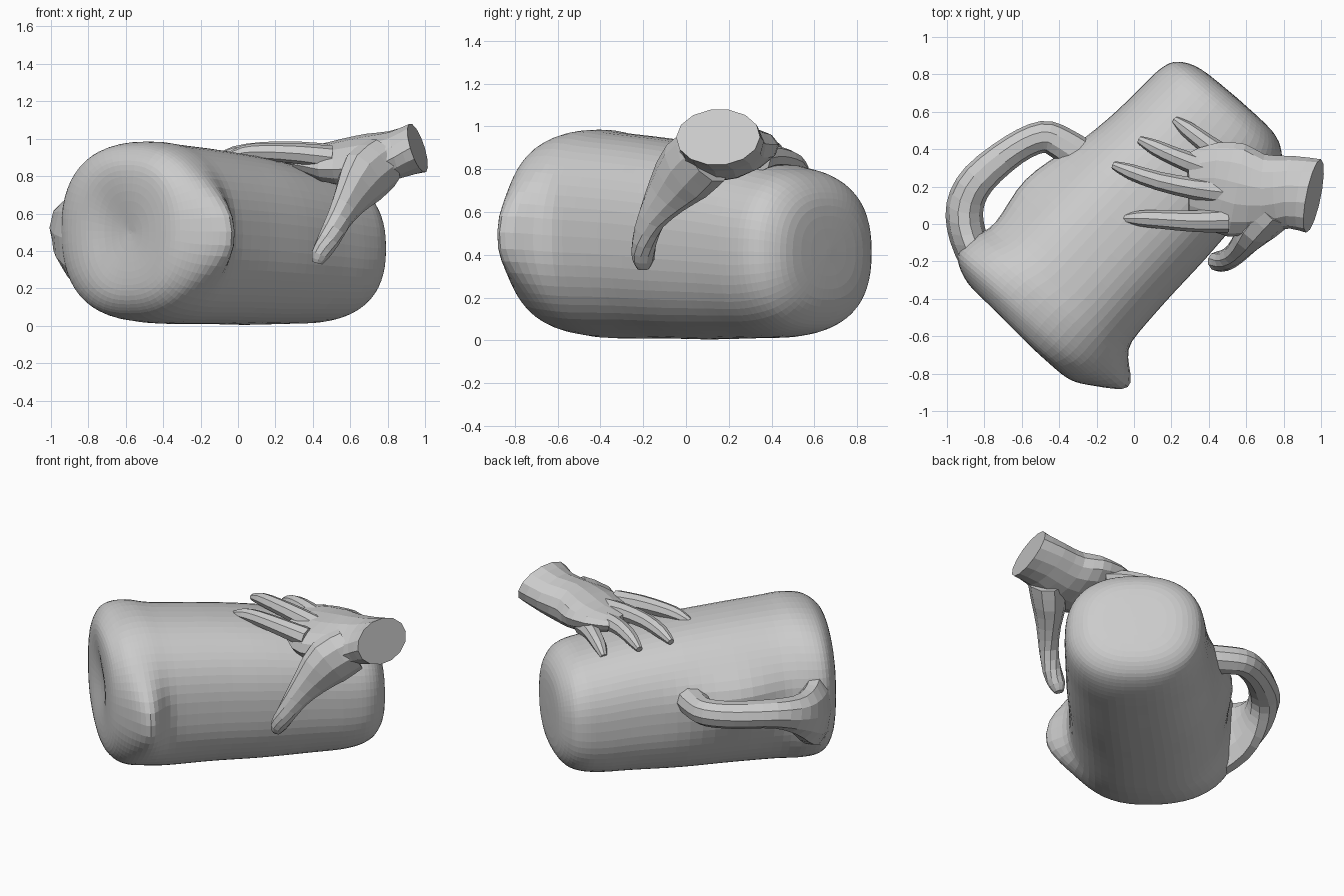
import bpy, bmesh, math
from mathutils import Vector

if "Cube" in bpy.data.objects:
    bpy.data.objects.remove(bpy.data.objects["Cube"])

AXIS = Vector((0.656, 0.755, 0))    # along the lying mug, rim to base
SIDE = Vector((-0.755, 0.656, 0))   # toward the handle


def to_world(s, t, z):
    return AXIS * s + SIDE * t + Vector((0, 0, z))


def smooth(rows, steps):
    """Catmull-Rom interpolation through rows of numbers."""
    rows = [Vector(r) for r in rows]
    out = []
    for i in range(len(rows) - 1):
        p0, p1, p2, p3 = rows[max(i - 1, 0)], rows[i], rows[i + 1], rows[min(i + 2, len(rows) - 1)]
        for k in range(steps):
            u = k / steps
            out.append(0.5 * (2 * p1 + (p2 - p0) * u + (2 * p0 - 5 * p1 + 4 * p2 - p3) * u ** 2
                              + (3 * p1 - p0 - 3 * p2 + p3) * u ** 3))
    return out + [rows[-1]]


def loft(name, rings):
    bm = bmesh.new()
    vs = [[bm.verts.new(p) for p in r] for r in rings]
    n = len(vs[0])
    for a, b in zip(vs, vs[1:]):
        for i in range(n):
            bm.faces.new((a[i], a[(i + 1) % n], b[(i + 1) % n], b[i]))
    bm.faces.new(vs[0])
    bm.faces.new(vs[-1])
    bmesh.ops.recalc_face_normals(bm, faces=bm.faces)
    me = bpy.data.meshes.new(name)
    bm.to_mesh(me)
    bm.free()
    ob = bpy.data.objects.new(name, me)
    bpy.context.collection.objects.link(ob)
    return ob


def tube(name, rows, sides=8, steps=2, roll=0):
    """Rows are x, y, z, half width, half thickness."""
    rows = smooth(rows, steps)
    pts = [Vector(r[:3]) for r in rows]
    rings = []
    for i, r in enumerate(rows):
        tan = (pts[min(i + 1, len(pts) - 1)] - pts[max(i - 1, 0)]).normalized()
        side = tan.cross(Vector((0, 0, 1))).normalized()
        up = side.cross(tan)
        turn = roll * min(i / (2 * steps), 1)
        side, up = (side * math.cos(turn) + up * math.sin(turn),
                    up * math.cos(turn) - side * math.sin(turn))
        angs = [2 * math.pi * k / sides for k in range(sides)]
        rings.append([pts[i] + side * r[3] * math.cos(a) + up * r[4] * math.sin(a) for a in angs])
    return loft(name, rings)


def bump(x, centre, width):
    return math.exp(-((x - centre) / width) ** 2)


# Mug body: s, t min, t max, z min, z max
stations = [
    (-.84, .04, .06, .49, .51), (-.86, -.16, .24, .29, .72), (-.85, -.29, .39, .16, .86),
    (-.80, -.37, .53, .08, .93), (-.73, -.41, .61, .04, .97), (-.62, -.41, .60, .02, .985),
    (-.48, -.40, .54, .01, .97), (-.2, -.40, .52, .01, .945), (.1, -.41, .50, .005, .91),
    (.4, -.41, .465, .01, .86), (.6, -.41, .45, .015, .82), (.73, -.395, .435, .04, .79),
    (.81, -.34, .39, .09, .735), (.86, -.23, .27, .19, .63), (.87, .0, .03, .4, .43)]
rings = []
for s, t0, t1, z0, z1 in smooth(stations, 4):
    ring = []
    for k in range(56):
        a = 2 * math.pi * k / 56
        c, d = math.cos(a), math.sin(a)
        t = (t0 + t1) / 2 + (t1 - t0) / 2 * math.copysign(abs(c) ** .84, c)
        z = (z0 + z1) / 2 + (z1 - z0) / 2 * math.copysign(abs(d) ** .84, d)
        # pouring lip on the right of the rim
        t -= .135 * bump(math.atan2(-d, -c), .03, .42) * bump(s, -.67, .1)
        # swelling where the handle meets the wall
        t += .08 * bump(math.atan2(d, c), .2, .35) * bump(s, -.2, .28)
        # shallow uneven hollow in the open end
        if s < -.7:
            s += 0
            push = .05 * bump(t, .22, .18) * bump(z, .5, .28)
        else:
            push = 0
        ring.append(to_world(s + push, t, z))
    rings.append(ring)
loft("mug_body", rings)

# Loop handle, rooted at the rim and mid body
path = [(-.71, .46, .46, .1, .27), (-.63, .63, .49, .1, .21), (-.52, .745, .54, .1, .13),
        (-.36, .785, .58, .095, .09), (-.12, .745, .58, .085, .085), (.03, .675, .58, .085, .085),
        (.07, .58, .58, .09, .085), (.09, .42, .58, .1, .09)]
tube("mug_handle", [(*to_world(s, t, z), a, b) for s, t, z, a, b in path], 10, 3)

# Palm and cut-off wrist, rolling down toward the little finger
tube("palm_and_wrist", [
    (.96, .15, .95, .2, .137), (.84, .17, .915, .195, .13), (.7, .165, .885, .21, .14),
    (.55, .18, .875, .255, .12), (.42, .21, .88, .23, .085), (.29, .21, .89, .17, .05)],
    14, roll=.16)

# Fingers: knuckle, middle joints, tip
fingers = {
    "index_finger": [(.5, .02, .90), (.33, .015, .92), (.14, .025, .93), (.03, .03, .925), (-.05, .03, .905)],
    "middle_finger": [(.48, .17, .91), (.32, .19, .93), (.13, .23, .935), (-.02, .28, .92), (-.11, .315, .895)],
    "ring_finger": [(.48, .27, .88), (.35, .31, .905), (.22, .36, .91), (.11, .41, .89), (.03, .45, .86)],
    "little_finger": [(.52, .34, .85), (.44, .39, .86), (.36, .45, .855), (.28, .51, .835), (.22, .555, .80)]}
for name, pts in fingers.items():
    widths = [.066, .058, .05, .042, .022]
    tube(name, [(*p, w, w * .95) for p, w in zip(pts, widths)])

# Thumb with its broad web, reaching down the near side
tube("thumb", [
    (.76, .1, .87, .13, .15), (.67, .0, .79, .11, .16), (.6, -.09, .68, .075, .115),
    (.54, -.16, .57, .06, .075), (.485, -.195, .46, .058, .06), (.44, -.2, .38, .052, .05),
    (.425, -.2, .335, .028, .028)], 10)
